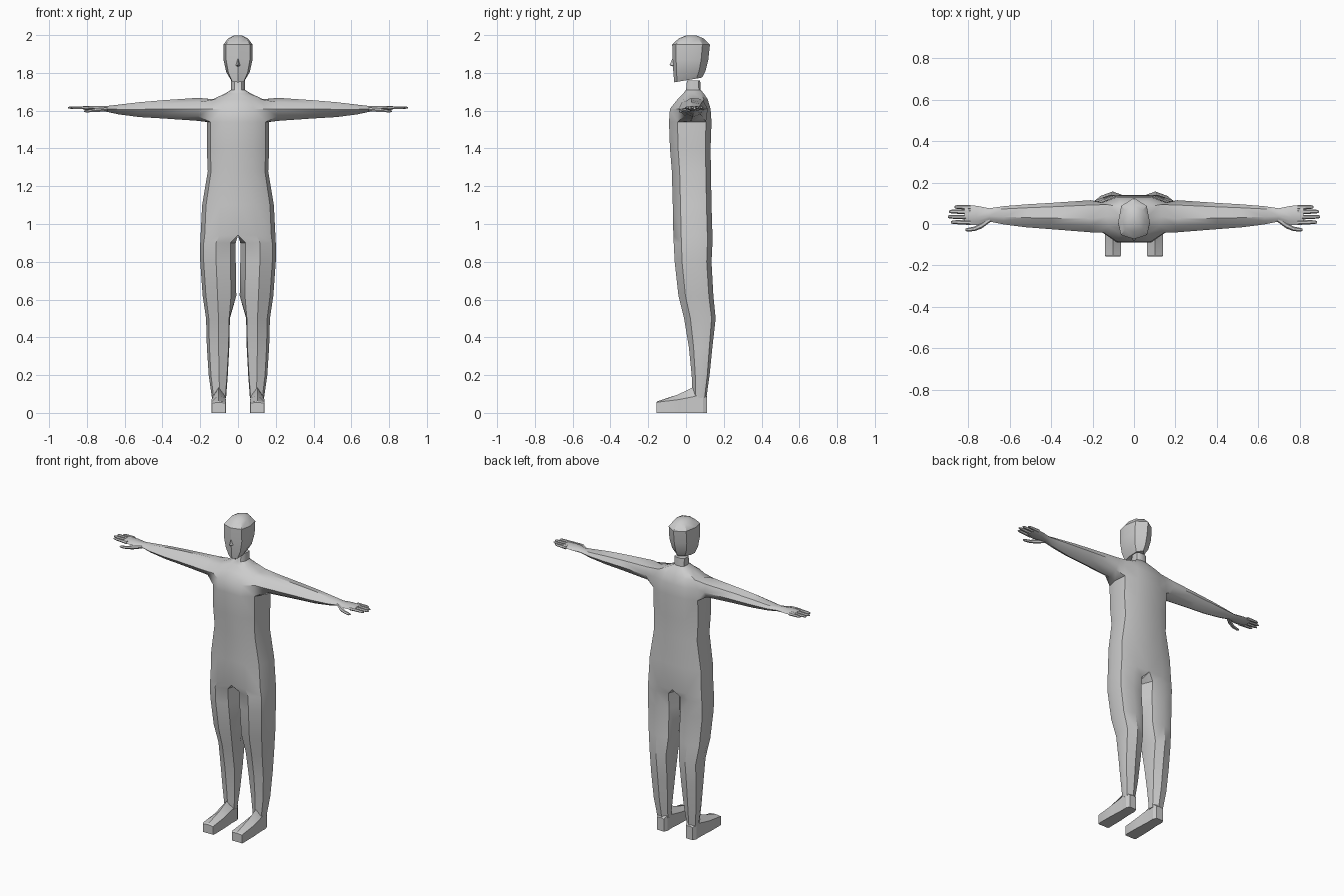
import bpy, bmesh, math
from mathutils import Vector

if "Cube" in bpy.data.objects:
    bpy.data.objects.remove(bpy.data.objects["Cube"])

grey = bpy.data.materials.new("plain_grey")
grey.use_nodes = True
COLOUR = (.6, .6, .6, 1)
grey.diffuse_color = COLOUR
grey.node_tree.nodes["Principled BSDF"].inputs["Base Color"].default_value = COLOUR


def mix(a, b, t):
    return a + (b - a) * t


def ring(bm, points):
    return [bm.verts.new(p) for p in points]


def bridge(bm, rings, closed=True):
    """Skin neighbouring rings with quads."""
    for a, b in zip(rings, rings[1:]):
        n = len(a)
        for i in range(n if closed else n - 1):
            j = (i + 1) % n
            bm.faces.new((a[i], a[j], b[j], b[i]))


def finish(name, bm, angle=35):
    """Mirror the left half to the right and make the object."""
    bmesh.ops.mirror(bm, geom=bm.verts[:] + bm.edges[:] + bm.faces[:],
                     axis='X', merge_dist=.0005)
    bmesh.ops.remove_doubles(bm, verts=bm.verts[:], dist=.0002)
    bmesh.ops.recalc_face_normals(bm, faces=bm.faces[:])
    mesh = bpy.data.meshes.new(name)
    bm.to_mesh(mesh)
    bm.free()
    mesh.materials.append(grey)
    obj = bpy.data.objects.new(name, mesh)
    bpy.context.collection.objects.link(obj)
    bpy.ops.object.select_all(action='DESELECT')
    obj.select_set(True)
    bpy.context.view_layer.objects.active = obj
    bpy.ops.object.shade_smooth_by_angle(angle=math.radians(angle))


# Body: height, outer x, inner x, front y, back y
BODY = [
    (1.76, .036, 0, .005, .075), (1.71, .036, 0, 0, .078),
    (1.69, .07, 0, -.015, .095), (1.66, .135, 0, -.045, .115),
    (1.61, .165, 0, -.085, .13), (1.54, .165, 0, -.09, .135),
    (1.4, .165, 0, -.085, .13), (1.28, .16, 0, -.075, .132),
    (1.1, .19, 0, -.07, .135), (.94, .198, 0, -.067, .14),
    (.9, .2, .04, -.065, .14), (.8, .2, .04, -.06, .135),
    (.62, .187, .037, -.04, .145), (.5, .169, .047, -.01, .157),
    (.35, .165, .05, .015, .14), (.2, .155, .058, .03, .125),
    (.08, .138, .067, .035, .108),
]


def body_points(z, w, i, f, b):
    m = .5 * w + .4 * i
    leg = i > 0
    inset = .02 if leg else 0
    core = max(i - .028, .008) if z > .55 else i - .004
    shape = [(i, f + inset), (m, f), (mix(m, w, .78), mix(f, b, .2)),
             (w, mix(f, b, .5)), (mix(m, w, .9), mix(f, b, .87)),
             (m, b), (i, b - inset), (core if leg else 0, mix(f, b, .55))]
    return [(x, y, z) for x, y in shape]


# Arm and palm: x, front y, back y, bottom z, top z
ARM = [
    (.21, -.04, .115, 1.546, 1.668), (.4, -.025, .102, 1.559, 1.655),
    (.52, -.016, .095, 1.566, 1.645), (.63, -.002, .086, 1.58, 1.632),
    (.7, .012, .076, 1.595, 1.624), (.76, -.005, .088, 1.598, 1.626),
    (.82, -.003, .09, 1.606, 1.624),
]


def arm_points(x, f, b, low, high):
    mid = mix(low, high, .52)
    shape = [(.2, mix(mid, low, .6)), (.45, low), (.82, mix(mid, low, .65)),
             (1, mid), (.85, mix(mid, high, .72)), (.42, high),
             (.2, mix(mid, high, .6)), (0, mid)]
    return [(x, mix(f, b, t), z) for t, z in shape]


bm = bmesh.new()
rows = [ring(bm, body_points(*r)) for r in BODY]
bridge(bm, rows)
bm.faces.new(rows[0])
bm.faces.new(rows[-1])
# Open the midline and the shoulder socket
top, mid, low = rows[3:6]
socket = [low[2], low[3], low[4], mid[4], top[4], top[3], top[2], mid[2]]
inside = [f for f in bm.faces if all(v.co.x < .001 for v in f.verts)
          or all(v in socket + [mid[3]] for v in f.verts)]
bmesh.ops.delete(bm, geom=inside, context='FACES_ONLY')
bmesh.ops.delete(bm, geom=[mid[3]], context='VERTS')
arm = [socket] + [ring(bm, arm_points(*r)) for r in ARM]
bridge(bm, arm)
bm.faces.new(arm[-1])
bmesh.ops.delete(bm, geom=[v for v in bm.verts if not v.link_faces], context='VERTS')
finish("body_and_arms", bm)


# Fingers and thumb: tapered six-sided rods along a path
def rod(bm, path, radii):
    rings = []
    for p, r in zip(path, radii):
        angles = [math.tau * k / 6 for k in range(6)]
        rings.append(ring(bm, [Vector(p) + Vector((0, r * math.cos(a), r * .8 * math.sin(a)))
                               for a in angles]))
    bridge(bm, rings)
    bm.faces.new(rings[0])
    bm.faces.new(rings[-1])


bm = bmesh.new()
for y, tip in ((.082, .868), (.06, .893), (.035, .9), (.009, .885)):
    rod(bm, [(.79, y - .002, 1.615), (tip - .012, y, 1.616), (tip, y, 1.616)],
        (.012, .009, .005))
rod(bm, [(.69, .025, 1.608), (.735, -.006, 1.604), (.77, -.023, 1.6),
         (.805, -.028, 1.597), (.815, -.028, 1.597)], (.012, .015, .011, .009, .005))
finish("fingers", bm)

# Feet: y, side height, ridge height, half width
FOOT = [(-.157, .052, .056, .036), (-.15, .057, .062, .039), (-.04, .07, .098, .038),
        (.035, .085, .135, .033), (.09, .1, .12, .034), (.112, .08, .085, .024)]
bm = bmesh.new()
feet = []
for y, side, ridge, half in FOOT:
    c = .102
    feet.append(ring(bm, [(c - half, y, 0), (c + half, y, 0), (c + half, y, side),
                          (c, y, ridge), (c - half, y, side)]))
bridge(bm, feet)
bm.faces.new(feet[0])
bm.faces.new(feet[-1])
finish("feet", bm, 25)

# Head: front height, back height, half width, front y, back y
HEAD = [(1.75, 1.775, .036, -.062, .085), (1.8, 1.81, .062, -.067, .103),
        (1.87, 1.87, .077, -.071, .118), (1.95, 1.95, .077, -.073, .127),
        (1.983, 1.983, .052, -.038, .092), (1.998, 1.998, .022, 0, .055)]
bm = bmesh.new()
head = []
for zf, zb, w, f, b in HEAD:
    shape = [(0, 0), (.82, .1), (1, .4), (.8, .8), (0, 1)]
    head.append(ring(bm, [(w * s, mix(f, b, t), mix(zf, zb, t)) for s, t in shape]))
bridge(bm, head, closed=False)
bm.faces.new(head[0])
bm.faces.new(head[-1])
finish("head", bm, 28)

# Nose: a small wedge
bm = bmesh.new()
bridge_top, tip, base, wing = ring(bm, [(0, -.068, 1.885), (0, -.087, 1.842),
                                        (0, -.066, 1.832), (.012, -.066, 1.838)])
bm.faces.new((bridge_top, tip, wing))
bm.faces.new((tip, base, wing))
finish("nose", bm, 40)
